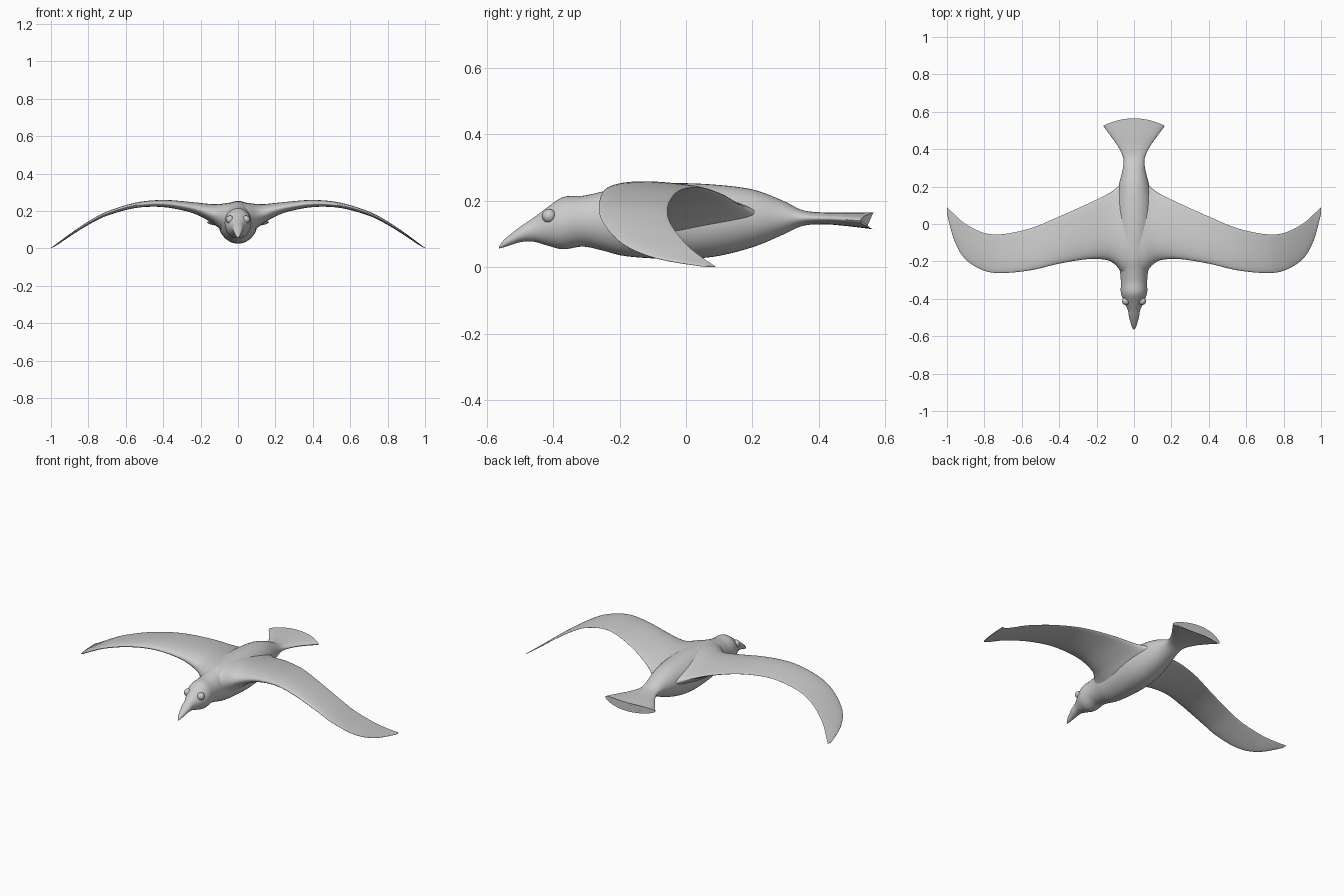
import bpy, bmesh, math

if "Cube" in bpy.data.objects:
    bpy.data.objects.remove(bpy.data.objects["Cube"])


def smooth_rows(rows, steps):
    """Catmull-Rom interpolation through rows of section parameters."""
    out = []
    for i in range(len(rows) - 1):
        p0, p1 = rows[max(i - 1, 0)], rows[i]
        p2, p3 = rows[i + 1], rows[min(i + 2, len(rows) - 1)]
        for s in range(steps):
            t = s / steps
            out.append([0.5 * (2 * b + (c - a) * t + (2 * a - 5 * b + 4 * c - d) * t * t
                               + (3 * b - a - 3 * c + d) * t ** 3)
                        for a, b, c, d in zip(p0, p1, p2, p3)])
    out.append(list(rows[-1]))
    return out


def loft(name, rings):
    """Skin closed rings into a capped, smooth-shaded object."""
    bm = bmesh.new()
    loops = [[bm.verts.new(p) for p in r] for r in rings]
    n = len(loops[0])
    for a, b in zip(loops, loops[1:]):
        for i in range(n):
            j = (i + 1) % n
            bm.faces.new((a[i], a[j], b[j], b[i]))
    bm.faces.new(loops[0])
    bm.faces.new(loops[-1])
    bmesh.ops.recalc_face_normals(bm, faces=bm.faces)
    me = bpy.data.meshes.new(name)
    bm.to_mesh(me)
    bm.free()
    ob = bpy.data.objects.new(name, me)
    bpy.context.collection.objects.link(ob)
    bpy.ops.object.select_all(action='DESELECT')
    ob.select_set(True)
    bpy.context.view_layer.objects.active = ob
    bpy.ops.object.shade_smooth_by_angle(angle=math.radians(50))
    return ob


# Body from beak tip to tail fan: y, top z, bottom z, half width, end bow
body = [
    (-0.563, 0.062, 0.056, 0.003, 0),
    (-0.545, 0.085, 0.061, 0.013, 0),
    (-0.50, 0.121, 0.075, 0.026, 0),
    (-0.46, 0.148, 0.077, 0.033, 0),
    (-0.42, 0.178, 0.066, 0.051, 0),
    (-0.37, 0.211, 0.054, 0.070, 0),
    (-0.31, 0.215, 0.062, 0.070, 0),
    (-0.25, 0.228, 0.050, 0.076, 0),
    (-0.18, 0.245, 0.033, 0.090, 0),
    (-0.05, 0.253, 0.025, 0.103, 0),
    (0.08, 0.249, 0.031, 0.103, 0),
    (0.20, 0.234, 0.060, 0.083, 0),
    (0.29, 0.201, 0.097, 0.061, 0),
    (0.35, 0.172, 0.124, 0.057, 0),
    (0.41, 0.165, 0.129, 0.083, 0),
    (0.46, 0.165, 0.125, 0.117, 0.012),
    (0.525, 0.165, 0.114, 0.165, 0.04),
]
N = 40
rings = []
for y, top, bot, w, bow in smooth_rows(body, 5):
    ring = []
    for k in range(N):
        a = 2 * math.pi * k / N
        ring.append((w * math.cos(a), y + bow * math.sin(a) ** 2,
                     (top + bot) / 2 + (top - bot) / 2 * math.sin(a)))
    rings.append(ring)
loft("body", rings)

# Wings, one skin from tip to tip: x, leading y, trailing y, top z, bottom z
half = [
    (0.00, -0.29, 0.26, 0.250, 0.050),
    (0.05, -0.275, 0.235, 0.245, 0.065),
    (0.10, -0.218, 0.188, 0.238, 0.105),
    (0.15, -0.192, 0.155, 0.238, 0.142),
    (0.25, -0.188, 0.107, 0.248, 0.190),
    (0.40, -0.212, 0.040, 0.259, 0.220),
    (0.55, -0.247, -0.022, 0.244, 0.215),
    (0.70, -0.262, -0.054, 0.197, 0.174),
    (0.80, -0.250, -0.048, 0.144, 0.125),
    (0.90, -0.190, 0.000, 0.077, 0.063),
    (0.96, -0.090, 0.052, 0.032, 0.022),
    (1.00, 0.055, 0.090, 0.003, 0.000),
]
wing = [(-r[0],) + r[1:] for r in reversed(half[1:])] + half
rings = []
for x, lead, trail, top, bot in smooth_rows(wing, 5):
    ring = []
    for k in range(N):
        a = 2 * math.pi * k / N
        u = (1 + math.cos(a)) / 2          # blunt front, thin rear edge
        ring.append((x, lead + (trail - lead) * u,
                     (top + bot) / 2 + (top - bot) / 2 * 1.3 * math.sin(a) * (1 - 0.6 * u)))
    rings.append(ring)
loft("wings", rings)

# Eyes
for side, label in ((-1, "left"), (1, "right")):
    bpy.ops.mesh.primitive_uv_sphere_add(segments=24, ring_count=16, radius=0.021,
                                         location=(side * 0.043, -0.412, 0.154))
    eye = bpy.context.object
    eye.name = "eye_" + label
    bpy.ops.object.shade_smooth()
